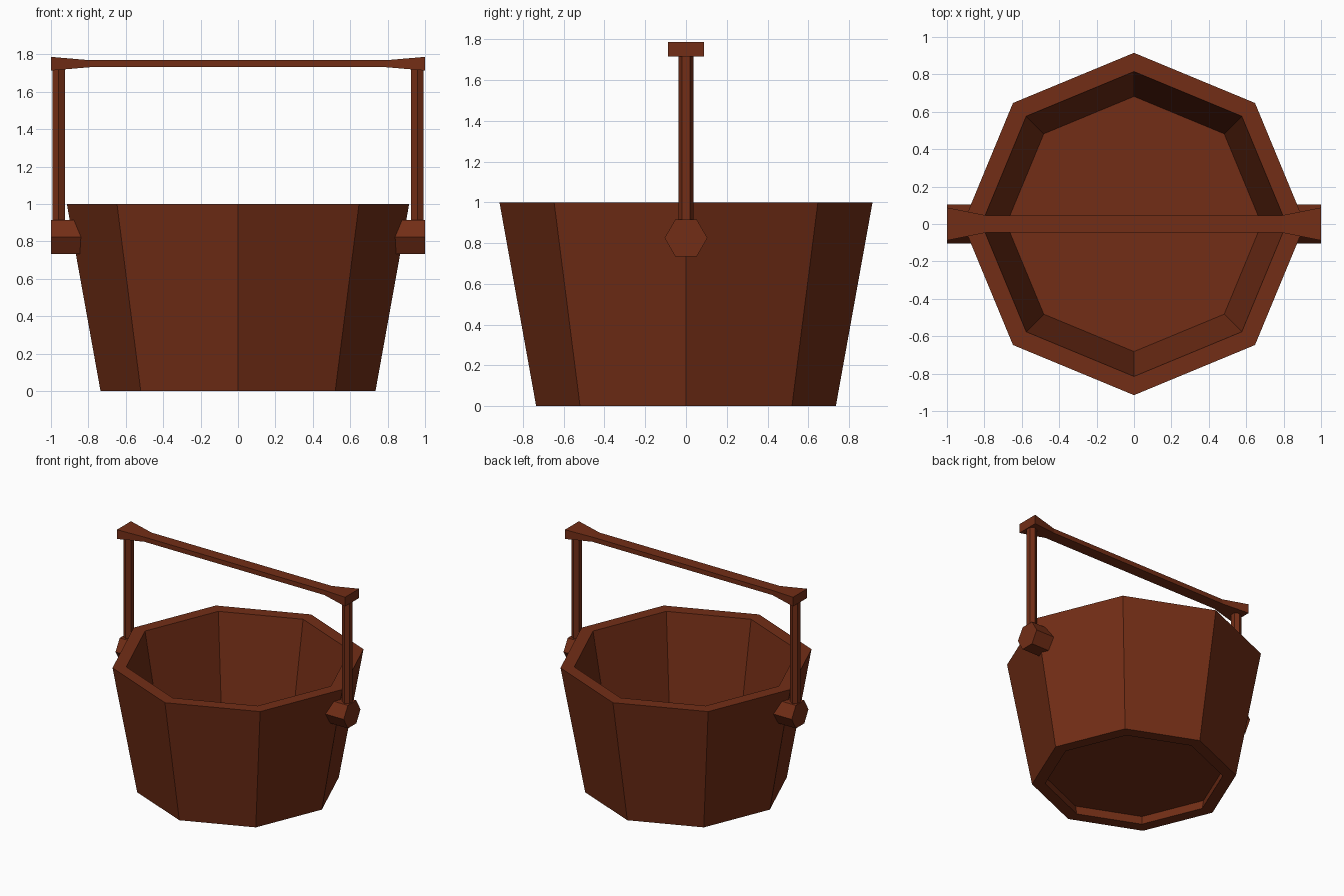
import bpy, bmesh, math

if "Cube" in bpy.data.objects:
    bpy.data.objects.remove(bpy.data.objects["Cube"])

wood = bpy.data.materials.new("wood")
wood.diffuse_color = (0.17, 0.027, 0.008, 1)
wood.use_nodes = True
wood.node_tree.nodes["Principled BSDF"].inputs["Base Color"].default_value = wood.diffuse_color


def loft(name, rings):
    """Skin a list of equal-length vertex rings and cap both ends."""
    bm = bmesh.new()
    loops = [[bm.verts.new(p) for p in ring] for ring in rings]
    n = len(loops[0])
    for a, b in zip(loops, loops[1:]):
        for i in range(n):
            j = (i + 1) % n
            bm.faces.new((a[i], a[j], b[j], b[i]))
    bm.faces.new(loops[0])
    bm.faces.new(loops[-1])
    bmesh.ops.recalc_face_normals(bm, faces=bm.faces)
    mesh = bpy.data.meshes.new(name)
    bm.to_mesh(mesh)
    bm.free()
    mesh.materials.append(wood)
    obj = bpy.data.objects.new(name, mesh)
    bpy.context.collection.objects.link(obj)
    return obj


def polygon(n, r):
    return [(r * math.cos(2 * math.pi * i / n), r * math.sin(2 * math.pi * i / n))
            for i in range(n)]


# Octagonal tub: recessed underside, foot ring, outer wall, rim, inner wall, floor
tub_profile = [(0.652, 0.07), (0.64, 0), (0.735, 0), (0.915, 1), (0.815, 1), (0.682, 0.24)]
loft("bucket_tub", [[(x, y, z) for x, y in polygon(8, r)] for r, z in tub_profile])

for side, s in (("left", -1), ("right", 1)):
    # Hexagonal lug through the wall
    loft(f"{side}_lug", [[(s * x, y, 0.825 + z) for y, z in polygon(6, 0.105)]
                         for x in (0.80, 1.0)])
    # Hexagonal upright from lug to handle
    loft(f"{side}_post", [[(s * 0.959 + y, x, z) for x, y in polygon(6, 0.038)]
                          for z in (0.85, 1.74)])

# Handle bar: thin in the middle, flared at both ends
bar_sections = [(-1, 0.088, 1.714, 1.787), (-0.79, 0.046, 1.732, 1.769),
                (0.79, 0.046, 1.732, 1.769), (1, 0.088, 1.714, 1.787)]
loft("handle_bar", [[(x, -w, lo), (x, w, lo), (x, w, hi), (x, -w, hi)]
                    for x, w, lo, hi in bar_sections])
